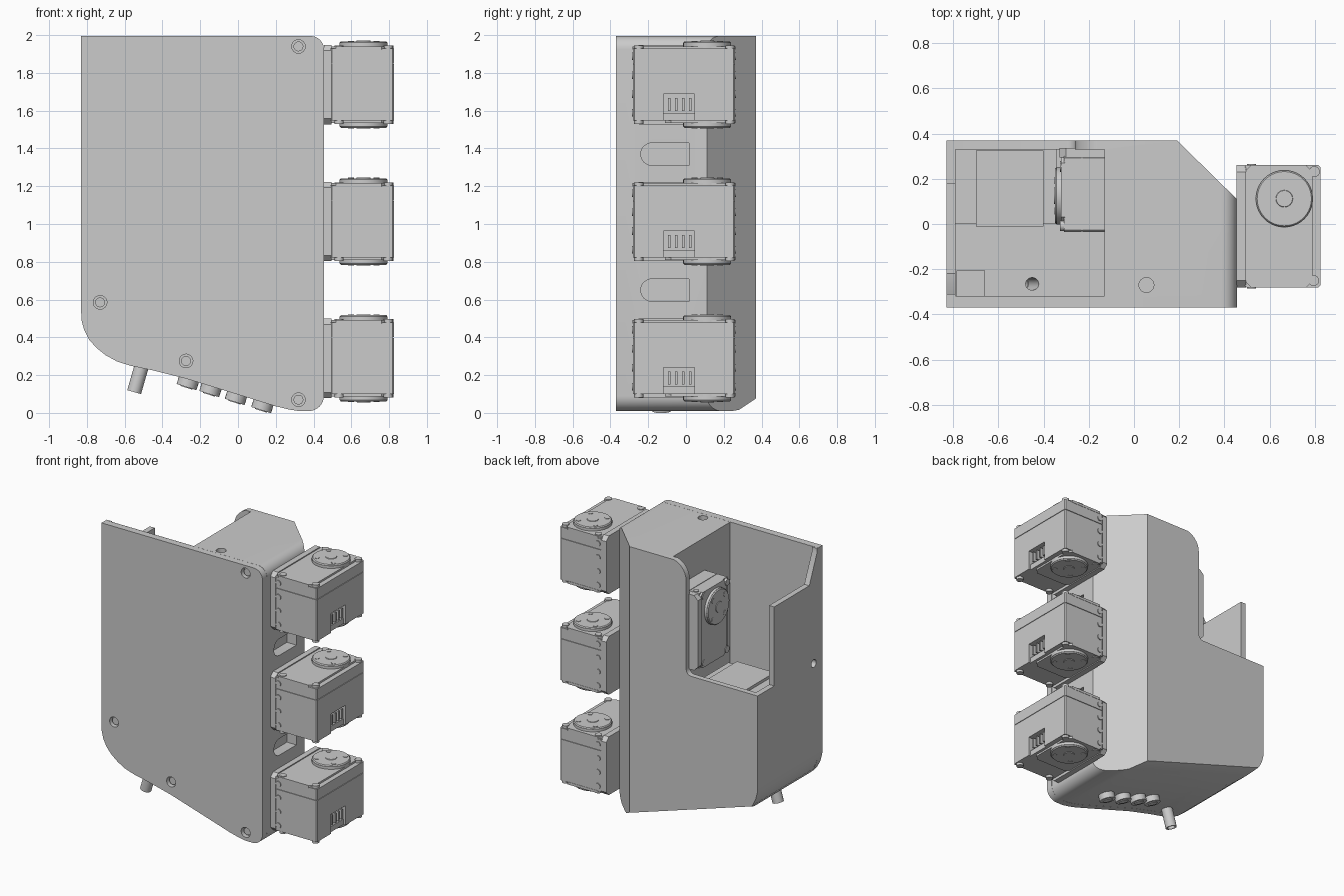
import bpy, bmesh, math
from mathutils import Vector, Matrix

if "Cube" in bpy.data.objects:
    bpy.data.objects.remove(bpy.data.objects["Cube"])

# ---------- helpers ----------
def prism(bm, pts, axis, lo, hi):
    """Extrude a 2D outline along an axis."""
    def at(p, h):
        return {'x': (h, p[0], p[1]), 'y': (p[0], h, p[1]), 'z': (p[0], p[1], h)}[axis]
    a = [bm.verts.new(at(p, lo)) for p in pts]
    b = [bm.verts.new(at(p, hi)) for p in pts]
    faces = [bm.faces.new(a), bm.faces.new(b[::-1])]
    for i in range(len(pts)):
        j = (i + 1) % len(pts)
        faces.append(bm.faces.new((a[i], b[i], b[j], a[j])))
    bmesh.ops.recalc_face_normals(bm, faces=faces)

def box(bm, x0, x1, y0, y1, z0, z1):
    prism(bm, [(x0, y0), (x1, y0), (x1, y1), (x0, y1)], 'z', z0, z1)

def rod(bm, p, q, r, seg=24, r2=None):
    p, q = Vector(p), Vector(q)
    m = Matrix.Translation((p + q) / 2) @ (q - p).to_track_quat('Z', 'Y').to_matrix().to_4x4()
    bmesh.ops.create_cone(bm, cap_ends=True, segments=seg, radius1=r,
                          radius2=r if r2 is None else r2, depth=(q - p).length, matrix=m)

def arc(cx, cz, r, a0, a1, n=8):
    return [(cx + r * math.cos(math.radians(a0 + (a1 - a0) * i / n)),
             cz + r * math.sin(math.radians(a0 + (a1 - a0) * i / n))) for i in range(n + 1)]

def chamfered(x0, x1, y0, y1, c):
    return [(x0 + c, y0), (x1 - c, y0), (x1, y0 + c), (x1, y1 - c),
            (x1 - c, y1), (x0 + c, y1), (x0, y1 - c), (x0, y0 + c)]

def make(name, build):
    bm = bmesh.new()
    build(bm)
    me = bpy.data.meshes.new(name)
    bm.to_mesh(me)
    bm.free()
    ob = bpy.data.objects.new(name, me)
    bpy.context.collection.objects.link(ob)
    return ob

def activate(ob):
    bpy.ops.object.select_all(action='DESELECT')
    ob.select_set(True)
    bpy.context.view_layer.objects.active = ob

def cut(ob, build):
    c = make("cutter", build)
    c.hide_render = True
    m = ob.modifiers.new("cut", 'BOOLEAN')
    m.operation, m.solver, m.object = 'DIFFERENCE', 'EXACT', c
    activate(ob)
    bpy.ops.object.modifier_apply(modifier=m.name)
    bpy.data.objects.remove(c)

def smooth(ob):
    activate(ob)
    bpy.ops.object.shade_smooth_by_angle(angle=math.radians(30))

# ---------- front outline shared by plate and housing ----------
outline = ([(-.83, 1.995)] + arc(.385, 1.925, .07, 90, 0) + arc(.375, .09, .08, 0, -90) +
           [(.32, .01), (.27, .018), (.2, .035), (-.27, .18), (-.45, .225), (-.57, .25),
            (-.64, .272), (-.70, .305), (-.75, .345), (-.79, .39), (-.815, .44), (-.828, .49), (-.83, .53)])
slope_n = Vector((-.30, 0, -.954))

# ---------- front plate with countersunk screws ----------
screws = [(.32, 1.94), (-.73, .585), (-.275, .275), (.32, .07)]
plate = make("front_plate", lambda bm: prism(bm, outline, 'y', -.37, -.321))
for x, z in screws:
    cut(plate, lambda bm: rod(bm, (x, -.38, z), (x, -.335, z), .036))
smooth(plate)
def plate_screws(bm):
    for x, z in screws:
        rod(bm, (x, -.352, z), (x, -.33, z), .026)
smooth(make("plate_screws", plate_screws))

# ---------- housing ----------
def housing_shape(bm):
    prism(bm, outline, 'y', -.32, .37)
    for co, no in [((.19, .37, 1), (.26, .265, 0)),
                   ((.30, .28, .01), slope_n * .95 + Vector((0, .31, 0)))]:
        bmesh.ops.bisect_plane(bm, geom=bm.verts[:] + bm.edges[:] + bm.faces[:],
                               plane_co=co, plane_no=no, clear_outer=True)
        bmesh.ops.holes_fill(bm, edges=[e for e in bm.edges if e.is_boundary])
    bmesh.ops.recalc_face_normals(bm, faces=bm.faces[:])
housing = make("housing", housing_shape)

# open cavity from the top
cut(housing, lambda bm: box(bm, -.79, -.13, -.318, .33, .45, 2.1))
# rear opening with rounded corners
rear = ([(-.9, 1.19)] + arc(-.30, 1.23, .04, -90, 0, 4) +
        [(x, z) for x, z in arc(-.13, 1.87, .13, 180, 90)] + [(-.13, 2.1), (-.9, 2.1)])
cut(housing, lambda bm: prism(bm, rear, 'y', .325, .5))
cut(housing, lambda bm: box(bm, -.9, -.785, .18, .5, 1.19, 2.1))
# lowered left wall
cut(housing, lambda bm: prism(bm, [(-.31, 2.1), (-.31, 1.97), (-.22, 1.76), (.3, 1.76), (.3, 2.1)], 'x', -.9, -.78))
# cable slots between the right servos
for z in (1.37, .65):
    slot = [(.015, z - .06), (.015, z + .06)] + arc(-.18, z, .06, 90, 270)
    cut(housing, lambda bm: prism(bm, slot, 'x', .38, .5))
# small round holes: top, left side, outlet
cut(housing, lambda bm: rod(bm, (.055, -.27, 1.9), (.055, -.27, 2.1), .033))
cut(housing, lambda bm: rod(bm, (-.9, -.27, 1.18), (-.7, -.27, 1.18), .028))
cut(housing, lambda bm: rod(bm, (-.58, -.265, .0), (-.43, -.265, .52), .028))
smooth(housing)

# ---------- inside parts ----------
def shelf_shape(bm):
    box(bm, -.79, -.34, 0, .331, 1.11, 1.16)
    box(bm, -.70, -.40, -.01, .325, 1.13, 1.18)
make("inner_shelf", shelf_shape)
make("inner_block", lambda bm: box(bm, -.785, -.66, -.32, -.205, .44, 1.0))

# ---------- outlet pipe and bottom jacks ----------
pipe = make("outlet_pipe", lambda bm: rod(bm, (-.55, -.265, .11), (-.495, -.265, .3), .038))
cut(pipe, lambda bm: rod(bm, (-.58, -.265, .006), (-.466, -.265, .4), .027))
smooth(pipe)
def jacks(bm):
    for x in (-.26, -.14, -.005, .135):
        base = Vector((x, -.13, .18 - (x + .27) * .3085))
        tip = base + slope_n * .042
        rod(bm, base - slope_n * .03, tip, .055)
        rod(bm, tip - slope_n * .005, tip + slope_n * .004, .033)
smooth(make("bottom_jacks", jacks))

# ---------- servo ----------
HX, HY = .025, .122   # horn axis
def servo_shape(bm):
    prism(bm, chamfered(-.15, .185, -.27, .27, .008), 'z', -.19, .108)
prism_main = make("right_servo_1", servo_shape)
cut(prism_main, lambda bm: box(bm, .12, .25, -.11, .055, -.25, -.05))
def servo_details(bm):
    bm.from_mesh(prism_main.data)
    prism(bm, chamfered(-.15, .185, -.27, .27, .008), 'z', .112, .19)    # upper case
    box(bm, -.145, .18, -.265, .265, .1, .12)                            # seam core
    prism(bm, chamfered(-.15, .15, -.272, .272, .03), 'z', .185, .203)   # top lid
    prism(bm, chamfered(-.15, .15, -.1, .272, .03), 'z', -.203, -.185)   # bottom lid
    prism(bm, chamfered(-.27, .27, -.21, .21, .03), 'x', -.186, -.145)   # mounting flange
    for s in (1, -1):                                                    # horns and screws
        rod(bm, (HX, HY, s * .185), (HX, HY, s * .222), .127, 40)
        rod(bm, (HX, HY, s * .22), (HX, HY, s * .229), .127, 40, .12)
        rod(bm, (HX, HY, s * .22), (HX, HY, s * .233), .042, 24, .036)
        for k in range(4):
            a = math.radians(45 + 90 * k)
            x, y = HX + .095 * math.cos(a), HY + .095 * math.sin(a)
            rod(bm, (x, y, s * .22), (x, y, s * .232), .016, 12)
        for x, y in ((-.105, -.24), (.155, -.24), (-.105, .242), (.158, .242)):
            rod(bm, (x, y, s * .17), (x, y, s * .208), .024, 16)
        for z in (-.15, -.05, .05, .15):
            rod(bm, (-.12, s * .25, z), (-.12, s * .276, z), .02, 14)
    for k in range(4):                                                   # connector pins
        y = -.085 + k * .037
        box(bm, .11, .175, y, y + .014, -.14, -.07)
    box(bm, .11, .17, -.11, .055, -.19, -.15)
servo = make("right_servo_top", servo_details)
bpy.data.objects.remove(prism_main)
smooth(servo)
servo.location = (.64, -.01, 1.738)
for name, z in (("right_servo_middle", 1.013), ("right_servo_bottom", .289)):
    c = servo.copy()
    c.name, c.location.z = name, z
    bpy.context.collection.objects.link(c)

# servo inside the cavity: horn faces left, long side upright
inner = servo.copy()
inner.name = "inner_servo"
inner.matrix_world = Matrix(((0, 0, -1, -.12), (-1, 0, 0, .15), (0, 1, 0, 1.49), (0, 0, 0, 1)))
bpy.context.collection.objects.link(inner)
